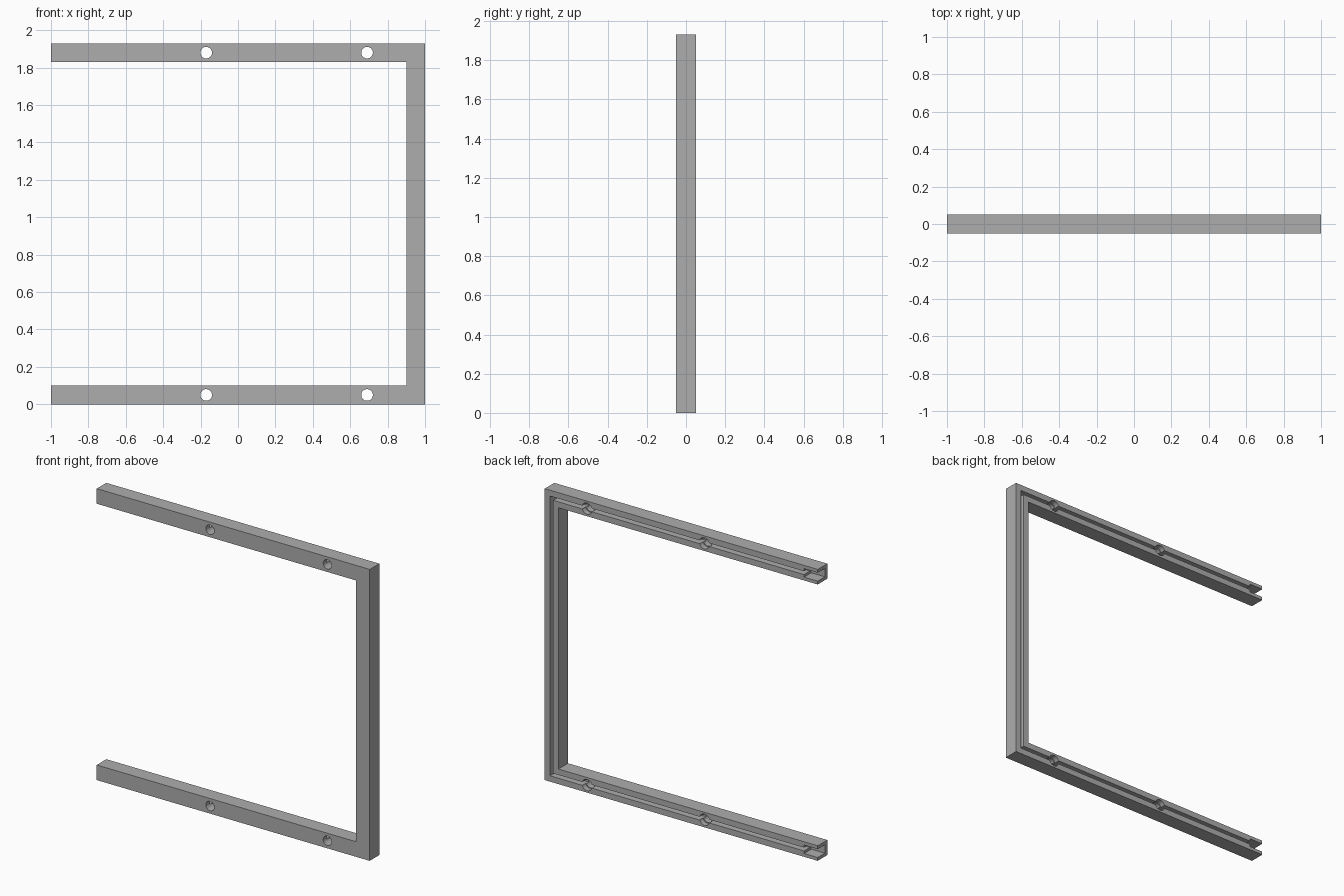
import bpy
import bmesh
import math
from mathutils import Matrix, Vector

if "Cube" in bpy.data.objects:
    bpy.data.objects.remove(bpy.data.objects["Cube"], do_unlink=True)

HEIGHT, BAR, HALF = 1.93, 0.10, 0.05
MID = HEIGHT / 2
RAILS = (HALF, HEIGHT - HALF)      # centre heights of the two rails
HOLES = (-0.17, 0.69)

grey = bpy.data.materials.new("mid grey")
grey.use_nodes = True
colour = (0.42, 0.42, 0.42, 1)
grey.diffuse_color = colour
grey.node_tree.nodes["Principled BSDF"].inputs["Base Color"].default_value = colour


def finish(name, bm):
    bmesh.ops.recalc_face_normals(bm, faces=bm.faces)
    mesh = bpy.data.meshes.new(name)
    bm.to_mesh(mesh)
    bm.free()
    mesh.materials.append(grey)
    obj = bpy.data.objects.new(name, mesh)
    bpy.context.collection.objects.link(obj)
    return obj


def bracket(name, inset, width, left_end, y0, y1):
    """Three-sided path of a given width, inset from the outer edge, extruded in y."""
    a, b = inset, inset + width
    outline = [(left_end, a), (1 - a, a), (1 - a, HEIGHT - a), (left_end, HEIGHT - a),
               (left_end, HEIGHT - b), (1 - b, HEIGHT - b), (1 - b, b), (left_end, b)]
    bm = bmesh.new()
    face = bm.faces.new([bm.verts.new((x, y0, z)) for x, z in outline])
    grown = bmesh.ops.extrude_face_region(bm, geom=[face])["geom"]
    moved = [v for v in grown if isinstance(v, bmesh.types.BMVert)]
    bmesh.ops.translate(bm, verts=moved, vec=Vector((0, y1 - y0, 0)))
    return finish(name, bm)


def box(name, centre, size):
    bm = bmesh.new()
    bmesh.ops.create_cube(bm, size=1, matrix=Matrix.Translation(centre) @ Matrix.Diagonal((*size, 1)))
    return finish(name, bm)


def bore(name, x, z, radius, y0, y1):
    bm = bmesh.new()
    place = Matrix.Translation((x, (y0 + y1) / 2, z)) @ Matrix.Rotation(math.pi / 2, 4, "X")
    bmesh.ops.create_cone(bm, cap_ends=True, segments=32, radius1=radius, radius2=radius,
                          depth=y1 - y0, matrix=place)
    return finish(name, bm)


# Frame: one upright joining two rails
frame = bracket("frame", 0, BAR, -1, -HALF, HALF)

# Groove along the back, following all three sides
cutters = [bracket("groove_cutter", 0.039, 0.022, -1.1, -0.01, 0.1)]

for z in RAILS:
    # Wider pocket at the open end of each rail
    cutters.append(box("end_pocket_cutter", (-1, 0.04, z), (0.2, 0.13, 0.056)))
    # Screw holes, wider at the back
    for x in HOLES:
        cutters.append(bore("hole_cutter", x, z, 0.031, -0.2, 0.2))
        cutters.append(bore("counterbore_cutter", x, z, 0.037, 0.015, 0.2))

for cutter in cutters:
    cutter.hide_render = True
    cutter.hide_viewport = True
    cutter.display_type = "WIRE"
    cut = frame.modifiers.new(cutter.name, "BOOLEAN")
    cut.operation = "DIFFERENCE"
    cut.solver = "EXACT"
    cut.object = cutter

# Bake the cuts, remove the helpers and smooth the bores only
bpy.context.view_layer.update()
graph = bpy.context.evaluated_depsgraph_get()
result = bpy.data.meshes.new_from_object(frame.evaluated_get(graph))
frame.modifiers.clear()
frame.data = result
for cutter in cutters:
    bpy.data.objects.remove(cutter, do_unlink=True)

bpy.ops.object.select_all(action="DESELECT")
frame.select_set(True)
bpy.context.view_layer.objects.active = frame
bpy.ops.object.shade_smooth_by_angle(angle=math.radians(30))
